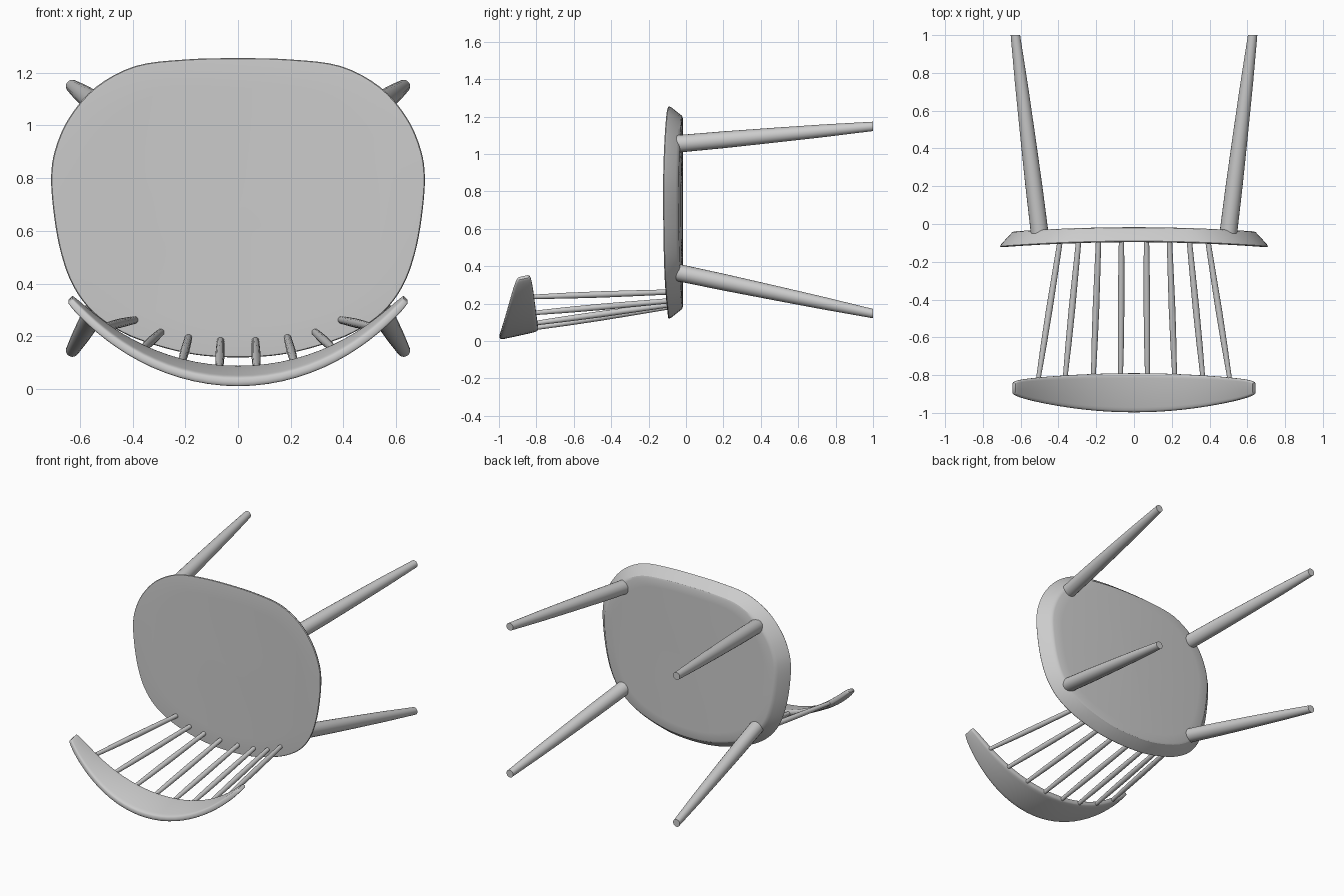
import bpy, bmesh, math
from mathutils import Vector

cube = bpy.data.objects.get("Cube")
if cube:
    bpy.data.objects.remove(cube)

grey = bpy.data.materials.new("plain grey")
grey.use_nodes = True
COLOUR = (0.6, 0.6, 0.6, 1)
grey.diffuse_color = COLOUR
grey.node_tree.nodes["Principled BSDF"].inputs["Base Color"].default_value = COLOUR


def loft(name, rings, angle=35):
    """Skin a list of equal-length point rings and cap both ends."""
    bm = bmesh.new()
    loops = [[bm.verts.new(p) for p in ring] for ring in rings]
    n = len(loops[0])
    for a, b in zip(loops, loops[1:]):
        for i in range(n):
            j = (i + 1) % n
            bm.faces.new((a[i], a[j], b[j], b[i]))
    bm.faces.new(loops[0])
    bm.faces.new(loops[-1])
    bmesh.ops.recalc_face_normals(bm, faces=bm.faces)
    mesh = bpy.data.meshes.new(name)
    bm.to_mesh(mesh)
    bm.free()
    mesh.materials.append(grey)
    obj = bpy.data.objects.new(name, mesh)
    bpy.context.collection.objects.link(obj)
    bpy.ops.object.select_all(action='DESELECT')
    obj.select_set(True)
    bpy.context.view_layer.objects.active = obj
    bpy.ops.object.shade_smooth_by_angle(angle=math.radians(angle))
    return obj


def rod(name, start, end, radii, sides=20):
    """Round rod with its ends cut square to the y axis."""
    start, end = Vector(start), Vector(end)
    rings = []
    for k, r in enumerate(radii):
        c = start.lerp(end, k / (len(radii) - 1))
        rings.append([c + Vector((r * math.cos(t), 0, r * math.sin(t)))
                      for t in (2 * math.pi * i / sides for i in range(sides))])
    return loft(name, rings)


def smooth_closed(points, steps):
    """Closed Catmull-Rom curve through the points."""
    n, out = len(points), []
    for i in range(n):
        a, b, c, d = (points[(i + k - 1) % n] for k in range(4))
        for s in range(steps):
            t = s / steps
            out.append(0.5 * (2 * b + (c - a) * t + (2 * a - 5 * b + 4 * c - d) * t * t
                              + (3 * b - a - 3 * c + d) * t ** 3))
    return out


# Seat: rounded outline, bent gently across its width, chamfered at the back
half = [(0.2, 1.25), (0.39, 1.225), (0.54, 1.145), (0.64, 1.03), (0.693, 0.91),
        (0.709, 0.8), (0.697, 0.65), (0.67, 0.51), (0.625, 0.39), (0.55, 0.29),
        (0.44, 0.215), (0.31, 0.165), (0.16, 0.13)]
outline = [Vector((0, 1.255))] + [Vector(p) for p in half] + [Vector((0, 0.12))]
outline += [Vector((-x, z)) for x, z in reversed(half)]
outline = smooth_closed(outline, 4)
centre = Vector((0, 0.69))


def seat_ring(scale, depth):
    pts = [centre + (p - centre) * scale for p in outline]
    return [(p.x, depth - 0.055 * p.x ** 2, p.y) for p in pts]


BACK, FRONT = -0.017, -0.096
seat_layers = [(s, BACK) for s in (0.02, 0.3, 0.6, 0.8, 0.89)]
seat_layers += [(0.91, BACK - 0.004), (0.925, BACK - 0.015), (0.99, FRONT + 0.018),
                (1.0, FRONT + 0.006), (0.995, FRONT + 0.001)]
seat_layers += [(s, FRONT) for s in (0.98, 0.8, 0.6, 0.3, 0.02)]
loft("seat", [seat_ring(*layer) for layer in seat_layers], 30)

# Legs: splayed and tapered
for side, sx in (("left", 1), ("right", -1)):
    for place, z0, z1 in (("front", 1.053, 1.148), ("rear", 0.37, 0.147)):
        rod(f"{place}_{side}_leg", (sx * 0.498, -0.06, z0), (sx * 0.628, 1, z1),
            (0.047, 0.045, 0.04, 0.034, 0.025))


# Top rail: crescent plate that sweeps round and narrows to its ends
def rail_height(x):
    return 0.07 + 0.6 * x ** 2 + 0.26 * x ** 4


rail_rings = []
COUNT = 36
for k in range(COUNT + 1):
    x = -0.636 * math.cos(math.pi * k / COUNT)
    u = abs(x) / 0.636
    slope = 1.2 * x + 1.04 * x ** 3
    normal = Vector((-slope, 0, 1)).normalized()
    tip = math.sqrt(max(0, 1 - u ** 16)) * 0.35 + 0.65
    top, low = -0.79 - 0.035 * u ** 2, -0.997 + 0.085 * u ** 2
    mid, wide = (top + low) / 2, (top - low) / 2 * tip
    thick = (0.021 - 0.004 * u) * tip
    ring = []
    for i in range(20):
        a = 2 * math.pi * i / 20
        c, s = math.cos(a), math.sin(a)
        across = math.copysign(abs(c) ** 0.25, c) * wide
        up = math.copysign(abs(s) ** 0.5, s) * thick
        tilt = 0.22 * (mid + across + 0.8)
        ring.append(Vector((x, mid + across, rail_height(x) + tilt)) + normal * up)
    rail_rings.append(ring)
loft("top_rail", rail_rings, 45)

# Spindles: four mirrored pairs fanning from the seat to the rail
spindles = [(0.066, 0.186, 0.071), (0.187, 0.197, 0.216),
            (0.291, 0.217, 0.366), (0.388, 0.263, 0.508)]
for number, (x0, z0, x1) in enumerate(spindles, 1):
    for side, sx in (("left", 1), ("right", -1)):
        rod(f"{side}_spindle_{number}", (sx * x0, -0.07, z0),
            (sx * x1, -0.83, rail_height(x1) - 0.006),
            (0.014, 0.016, 0.0175, 0.016, 0.012), 14)
